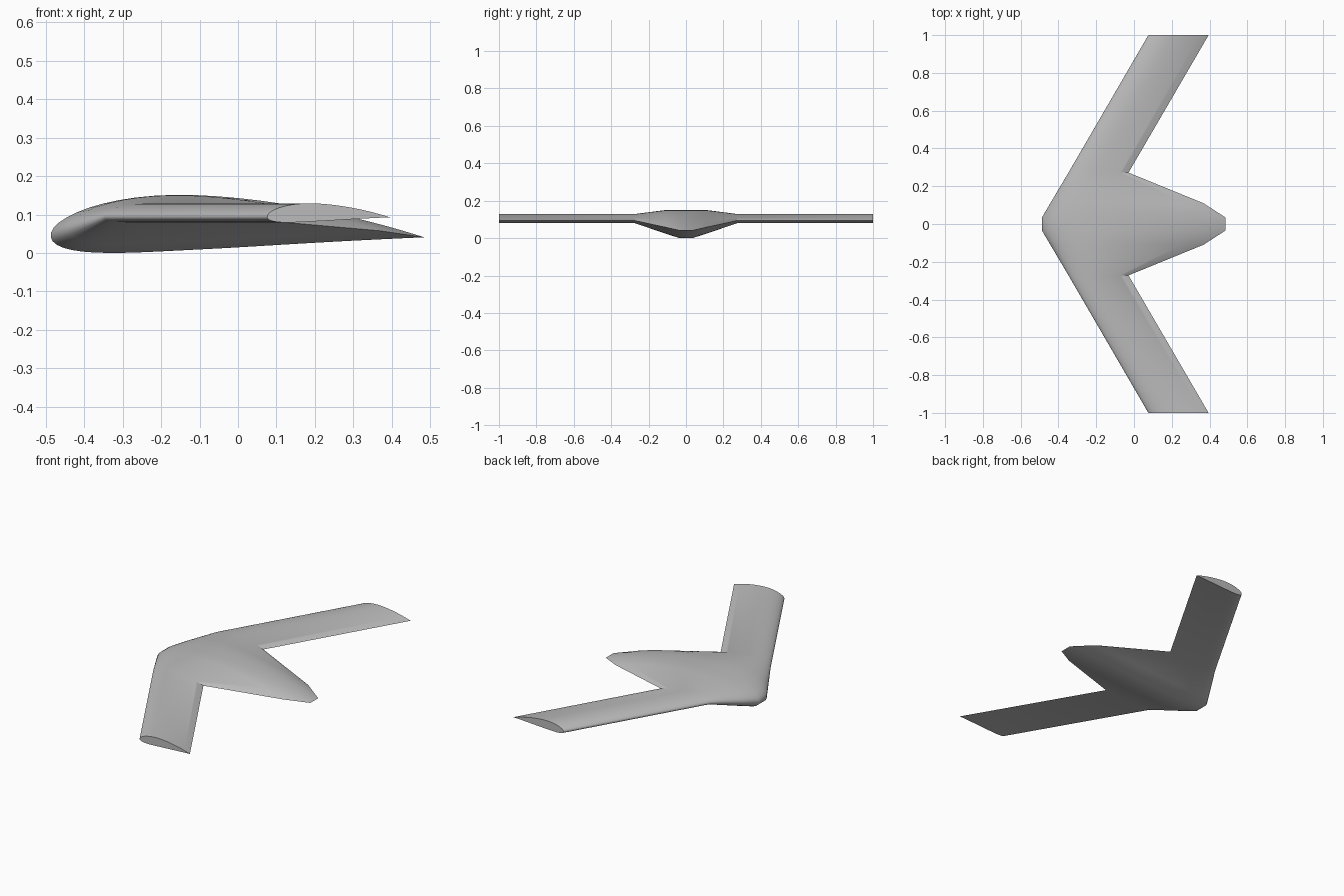
import bpy, bmesh, math

cube = bpy.data.objects.get("Cube")
if cube:
    bpy.data.objects.remove(cube, do_unlink=True)

grey = bpy.data.materials.new("plain grey")
grey.use_nodes = True
colour = (0.5, 0.5, 0.5, 1)
grey.diffuse_color = colour
grey.node_tree.nodes["Principled BSDF"].inputs["Base Color"].default_value = colour

STEPS = 28
CAMBER, PEAK, THICK = 0.04, 0.4, 0.15


def surface_point(t, side):
    """Cambered aerofoil on a unit chord; side is 1 for top, -1 for bottom."""
    half = 5 * THICK * (0.2969 * math.sqrt(t) - 0.126 * t - 0.3516 * t**2
                        + 0.2843 * t**3 - 0.1036 * t**4)
    span = PEAK if t < PEAK else 1 - PEAK
    base = 0 if t < PEAK else 1 - 2 * PEAK
    height = CAMBER / span**2 * (base + 2 * PEAK * t - t * t)
    slope = math.atan(2 * CAMBER / span**2 * (PEAK - t))
    return (t - side * half * math.sin(slope),
            height + side * half * math.cos(slope))


def aerofoil():
    """Closed loop: trailing edge, over the top, nose, back underneath."""
    ts = [(1 - math.cos(math.pi * i / STEPS)) / 2 for i in range(STEPS + 1)]
    top = [surface_point(t, 1) for t in reversed(ts)]
    bottom = [surface_point(t, -1) for t in ts[1:-1]]
    return top + bottom


# Half-span stations: y, leading edge x, trailing edge x, chord line z
half_stations = [
    (0.035, -0.487, 0.484, 0.041),
    (0.11, -0.443, 0.368, 0.058),
    (0.272, -0.347, -0.029, 0.093),
    (1.0, 0.076, 0.395, 0.093),
]
stations = [(-y, a, b, z) for y, a, b, z in reversed(half_stations)] + half_stations

# Loft the blended body and swept wings through the stations
bm = bmesh.new()
profile = aerofoil()
rings = []
for y, nose, tail, z in stations:
    chord = tail - nose
    rings.append([bm.verts.new((nose + u * chord, y, z + v * chord))
                  for u, v in profile])
n = len(profile)
for r, s in zip(rings, rings[1:]):
    for i in range(n):
        j = (i + 1) % n
        bm.faces.new((r[i], r[j], s[j], s[i]))

# Flat wing tips
bm.faces.new(rings[0])
bm.faces.new(rings[-1])
bmesh.ops.recalc_face_normals(bm, faces=bm.faces)

mesh = bpy.data.meshes.new("flying_wing")
bm.to_mesh(mesh)
bm.free()
mesh.materials.append(grey)
wing = bpy.data.objects.new("flying_wing", mesh)
bpy.context.collection.objects.link(wing)

bpy.ops.object.select_all(action="DESELECT")
wing.select_set(True)
bpy.context.view_layer.objects.active = wing
bpy.ops.object.shade_smooth_by_angle(angle=math.radians(30))
